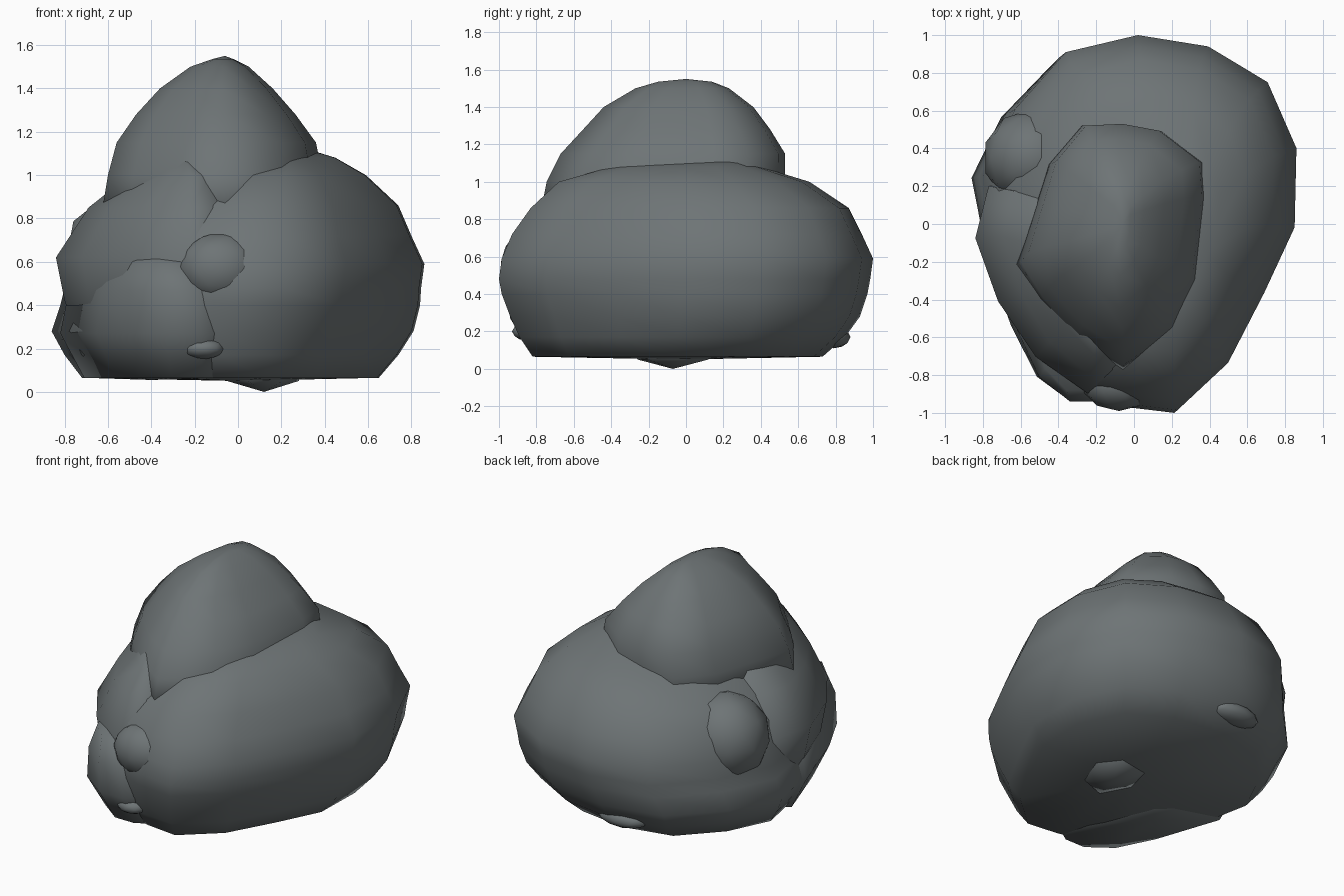
import bpy, bmesh
from mathutils import Matrix

stone = bpy.data.materials.new("slate_grey")
stone.diffuse_color = (0.155, 0.175, 0.18, 1)


def finish(name, bm):
    bmesh.ops.recalc_face_normals(bm, faces=bm.faces)
    me = bpy.data.meshes.new(name)
    bm.to_mesh(me)
    bm.free()
    me.materials.append(stone)
    for p in me.polygons:
        p.use_smooth = True
    ob = bpy.data.objects.new(name, me)
    bpy.context.collection.objects.link(ob)
    return ob


def rock(name, outline, levels, apex, base):
    """Loft a plan outline through levels of (z, xmin, xmax, ymin, ymax)."""
    xs, ys = zip(*outline)
    x0, x1, y0, y1 = min(xs), max(xs), min(ys), max(ys)
    bm = bmesh.new()
    rings = []
    for z, a, b, c, d in levels:
        rings.append([bm.verts.new((a + (x - x0) / (x1 - x0) * (b - a),
                                    c + (y - y0) / (y1 - y0) * (d - c), z))
                      for x, y in outline])
    n = len(outline)
    for lo, hi in zip(rings, rings[1:]):
        for i in range(n):
            j = (i + 1) % n
            bm.faces.new((lo[i], lo[j], hi[j], hi[i]))
    for ring, tip in ((rings[0], base), (rings[-1], apex)):
        v = bm.verts.new(tip)
        for i in range(n):
            bm.faces.new((ring[i], ring[(i + 1) % n], v))
    return finish(name, bm)


def lump(name, centre, size):
    bm = bmesh.new()
    bmesh.ops.create_icosphere(bm, subdivisions=2, radius=1,
                               matrix=Matrix.Translation(centre) @ Matrix.Diagonal((*size, 1)))
    return finish(name, bm)


# Large main boulder, its top leaning to the right
rock("main_boulder",
     [(-.02, 1), (.37, .94), (.7, .75), (.86, .4), (.85, -.02), (.68, -.37),
      (.48, -.74), (.2, -.99), (-.06, -.96), (-.33, -.88), (-.5, -.75), (-.66, -.5),
      (-.77, -.2), (-.86, .27), (-.7, .61), (-.42, .91)],
     [(.065, -.72, .65, -.82, .73), (.17, -.8, .74, -.89, .85), (.28, -.86, .81, -.94, .93),
      (.4, -.82, .84, -.985, .97), (.48, -.8, .845, -1.0, .985), (.59, -.78, .86, -.985, 1.0),
      (.72, -.73, .8, -.93, .94), (.86, -.63, .74, -.83, .87),
      (1.0, -.38, .59, -.68, .66), (1.08, -.08, .45, -.4, .4)],
     (.32, .25, 1.12), (0, 0, .05))

# Tall peak on top, with a convex outline
rock("peak_boulder",
     [(-.28, .53), (-.07, .54), (.14, .5), (.37, .32), (.385, .12),
      (.33, -.35), (.2, -.6), (-.06, -.79), (-.3, -.64), (-.49, -.42), (-.61, -.22),
      (-.53, .05), (-.45, .32)],
     [(.82, -.63, .40, -.78, .53), (1.0, -.6, .39, -.745, .53), (1.15, -.56, .36, -.67, .53),
      (1.28, -.47, .265, -.55, .45), (1.4, -.36, .16, -.44, .36), (1.5, -.22, .05, -.27, .23),
      (1.535, -.12, -.02, -.15, .14)],
     (-.06, 0, 1.55), (-.1, -.1, .7))

# Middle boulder at the front left
rock("middle_boulder",
     [(-.84, -.06), (-.72, -.4), (-.52, -.7), (-.24, -.9), (-.04, -.86), (.04, -.5),
      (-.1, .1), (-.5, .25), (-.77, .22)],
     [(.2, -.72, 0, -.76, .2), (.42, -.8, .04, -.88, .23), (.62, -.84, .04, -.9, .23),
      (.85, -.69, -.02, -.80, .2), (1.0, -.5, -.08, -.69, .1), (1.06, -.39, -.17, -.61, -.1)],
     (-.3, -.48, 1.09), (-.4, -.3, .1))

# Low boulder at the front left
rock("low_boulder",
     [(-.84, -.05), (-.5, .12), (-.2, 0), (-.04, -.5), (-.04, -.84), (-.18, -.93),
      (-.35, -.93), (-.53, -.8), (-.67, -.53)],
     [(.065, -.71, -.05, -.82, .08), (.27, -.82, -.03, -.94, .12),
      (.47, -.78, -.06, -.94, .1), (.6, -.67, -.16, -.88, .05)],
     (-.44, -.5, .67), (-.4, -.3, .055))

# Small lumps on the left side, front and back
lump("side_lump", (-.53, .35, .64), (.27, .26, .28))
lump("front_nose", (-.08, -.84, .57), (.2, .15, .17))
lump("front_pebble", (-.16, -.85, .2), (.1, .08, .05))
lump("back_pebble", (-.1, .79, .17), (.17, .09, .06))

# Blunt point the cluster rests on
rock("under_nub", [(.3, 0), (.2, .13), (0, .1), (-.05, -.08), (.05, -.26), (.22, -.2)],
     [(.15, -.07, .32, -.3, .16), (.05, -.05, .28, -.26, .12)],
     (.12, -.07, 0), (.1, -.05, .2))
